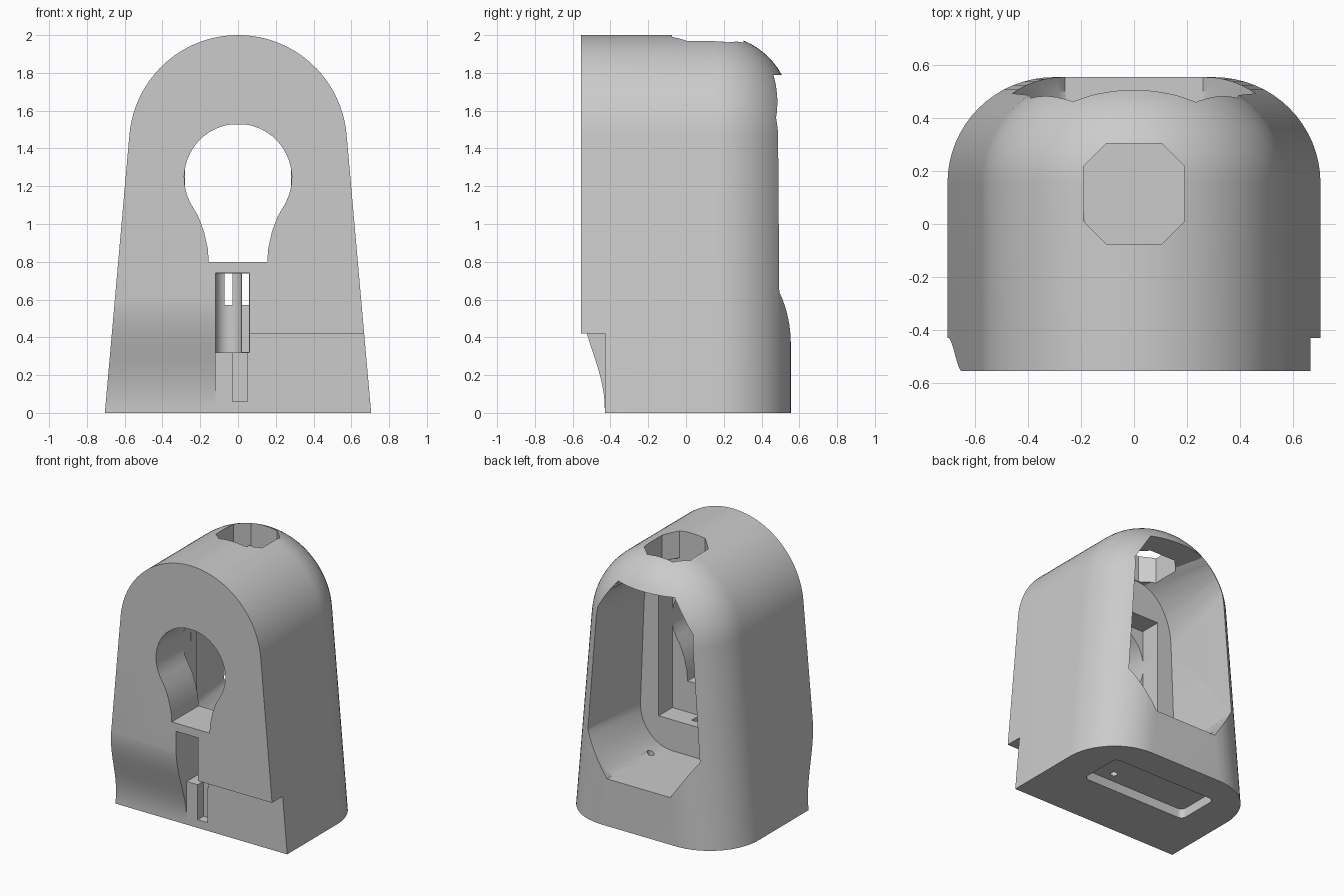
import bpy, bmesh, math
from math import sin, cos, pi, radians

old = bpy.data.objects.get("Cube")
if old:
    bpy.data.objects.remove(old)

grey = bpy.data.materials.new("plain_grey")
grey.use_nodes = True
grey.diffuse_color = (0.6, 0.6, 0.6, 1)
grey.node_tree.nodes["Principled BSDF"].inputs["Base Color"].default_value = (0.6, 0.6, 0.6, 1)


def loft(name, rings):
    """Closed solid through rings that share one point count."""
    bm = bmesh.new()
    loops = [[bm.verts.new(p) for p in ring] for ring in rings]
    n = len(loops[0])
    for a, b in zip(loops, loops[1:]):
        for i in range(n):
            j = (i + 1) % n
            bm.faces.new((a[i], a[j], b[j], b[i]))
    bm.faces.new(loops[0])
    bm.faces.new(loops[-1])
    bmesh.ops.recalc_face_normals(bm, faces=bm.faces[:])
    mesh = bpy.data.meshes.new(name)
    bm.to_mesh(mesh)
    bm.free()
    mesh.materials.append(grey)
    obj = bpy.data.objects.new(name, mesh)
    bpy.context.collection.objects.link(obj)
    return obj


def prism(name, pts, axis, lo, hi):
    """Extrude a 2D outline along x, y or z."""
    place = {"x": lambda a, b, t: (t, a, b),
             "y": lambda a, b, t: (a, t, b),
             "z": lambda a, b, t: (a, b, t)}[axis]
    return loft(name, [[place(a, b, t) for a, b in pts] for t in (lo, hi)])


def box(name, x0, x1, y0, y1, z0, z1):
    return prism(name, [(x0, y0), (x1, y0), (x1, y1), (x0, y1)], "z", z0, z1)


def circle(cx, cy, r, n=24):
    return [(cx + r * cos(2 * pi * i / n), cy + r * sin(2 * pi * i / n)) for i in range(n)]


def mirrored(half):
    """Right half listed upward, closed by its mirror image."""
    return half + [(-x, z) for x, z in reversed(half)]


# Body: tapered arch with a rounded back edge
SLOPE = math.atan(0.0885)
ARCH_Z, ARCH_R, FILLET = 1.423, 0.577, 0.4


def arch(inset, y, n=48):
    foot = 0.705 - inset / cos(SLOPE)
    r = ARCH_R - inset
    angles = [SLOPE + (pi - 2 * SLOPE) * i / n for i in range(n + 1)]
    return ([(foot, y, 0)] + [(r * cos(a), y, ARCH_Z + r * sin(a)) for a in angles]
            + [(-foot, y, 0)])


rings = [arch(0, -0.555)]
for k in range(17):
    t = pi / 2 * k / 16
    rings.append(arch(FILLET * (1 - cos(t)), 0.155 + FILLET * sin(t)))
body = loft("housing", rings)
cutters = []

# Front keyhole opening
half = [(0.155, 0.8), (0.16, 0.87), (0.18, 0.96), (0.21, 1.04)]
half += [(0.285 * cos(radians(a)), 1.245 + 0.285 * sin(radians(a))) for a in range(-30, 90, 8)]
cutters.append(prism("keyhole_cut", mirrored(half), "y", -0.7, -0.15))

# Channel behind the keyhole
cutters.append(box("channel_cut", -0.28, 0.28, -0.24, -0.04, 0.57, 1.53))


# Rear cavity: rounded inside, chamfered at the window
def corners(y, low, high, rounded, n=8):
    """low and high give (start, end) of each right-hand corner."""
    pts = []
    for (p, q), is_low in ((low, True), (high, False)):
        for i in range(n + 1):
            s = i / n
            e, f = (sin(s * pi / 2), 1 - cos(s * pi / 2)) if rounded else (s, s)
            u, v = (e, f) if is_low else (f, e)
            pts.append((p[0] + (q[0] - p[0]) * u, p[1] + (q[1] - p[1]) * v))
    return [(x, y, z) for x, z in mirrored(pts)]


window = ((0.26, 0.35), (0.46, 0.64)), ((0.39, 1.57), (0.24, 1.79))
inner = ((0.17, 0.34), (0.43, 0.62)), ((0.40, 1.38), (0.10, 1.79))
cutters.append(loft("cavity_cut", [corners(-0.08, *inner, True),
                                   corners(0.5, *window, False),
                                   corners(0.7, *window, False)]))

# Eight-sided hole in the top
cx, cy, h, c = 0, 0.115, 0.19, 0.105
octagon = [(h, -c), (h, c), (c, h), (-c, h), (-h, c), (-h, -c), (-c, -h), (c, -h)]
cutters.append(prism("top_hole_cut", [(x + cx, y + cy) for x, y in octagon], "z", 1.6, 2.2))

# Stepped front foot: square ledge on one side, soft sweep on the other
cutters.append(box("ledge_cut", -0.12, 1, -0.8, -0.43, -0.2, 0.42))
sweep = [(-0.8, 0.62)]
for i in range(25):
    s = i / 24
    sweep.append((-0.556 + 0.126 * (1 - cos(pi * s)) / 2, 0.62 - 0.6 * s))
sweep += [(-0.43, -0.2), (-0.8, -0.2)]
cutters.append(prism("sweep_cut", sweep, "x", -1, -0.12))

# Front slot with a rounded back, a side gap and a lower groove
cutters.append(box("slot_cut", -0.12, 0.06, -0.7, -0.3, 0.32, 0.74))
cutters.append(prism("slot_round_cut", circle(-0.05, -0.305, 0.069), "z", 0.321, 0.739))
cutters.append(box("slot_gap_cut", 0.021, 0.059, -0.6, -0.15, 0.322, 0.738))
cutters.append(box("groove_cut", -0.03, 0.05, -0.7, -0.36, 0.06, 0.33))

# Underside recess with rounded corners and a small wire hole
r = 0.04
recess = []
for k, (sx, sy) in enumerate(((1, 1), (-1, 1), (-1, -1), (1, -1))):
    for i in range(7):
        a = pi / 2 * (k + i / 6)
        recess.append((sx * (0.44 - r) + r * cos(a), 0.16 + sy * (0.17 - r) + r * sin(a)))
cutters.append(prism("recess_cut", recess, "z", -0.1, 0.07))
cutters.append(prism("wire_hole_cut", circle(0.24, 0.07, 0.025, 16), "z", 0.05, 0.5))

# Carve everything out of the housing
bpy.context.view_layer.objects.active = body
for cutter in cutters:
    cutter.hide_render = True
    mod = body.modifiers.new(cutter.name, "BOOLEAN")
    mod.operation = "DIFFERENCE"
    mod.solver = "EXACT"
    mod.object = cutter
    bpy.ops.object.modifier_apply(modifier=mod.name)
for cutter in cutters:
    bpy.data.objects.remove(cutter)

for obj in bpy.context.selected_objects:
    obj.select_set(False)
body.select_set(True)
bpy.ops.object.shade_smooth_by_angle(angle=radians(25))
